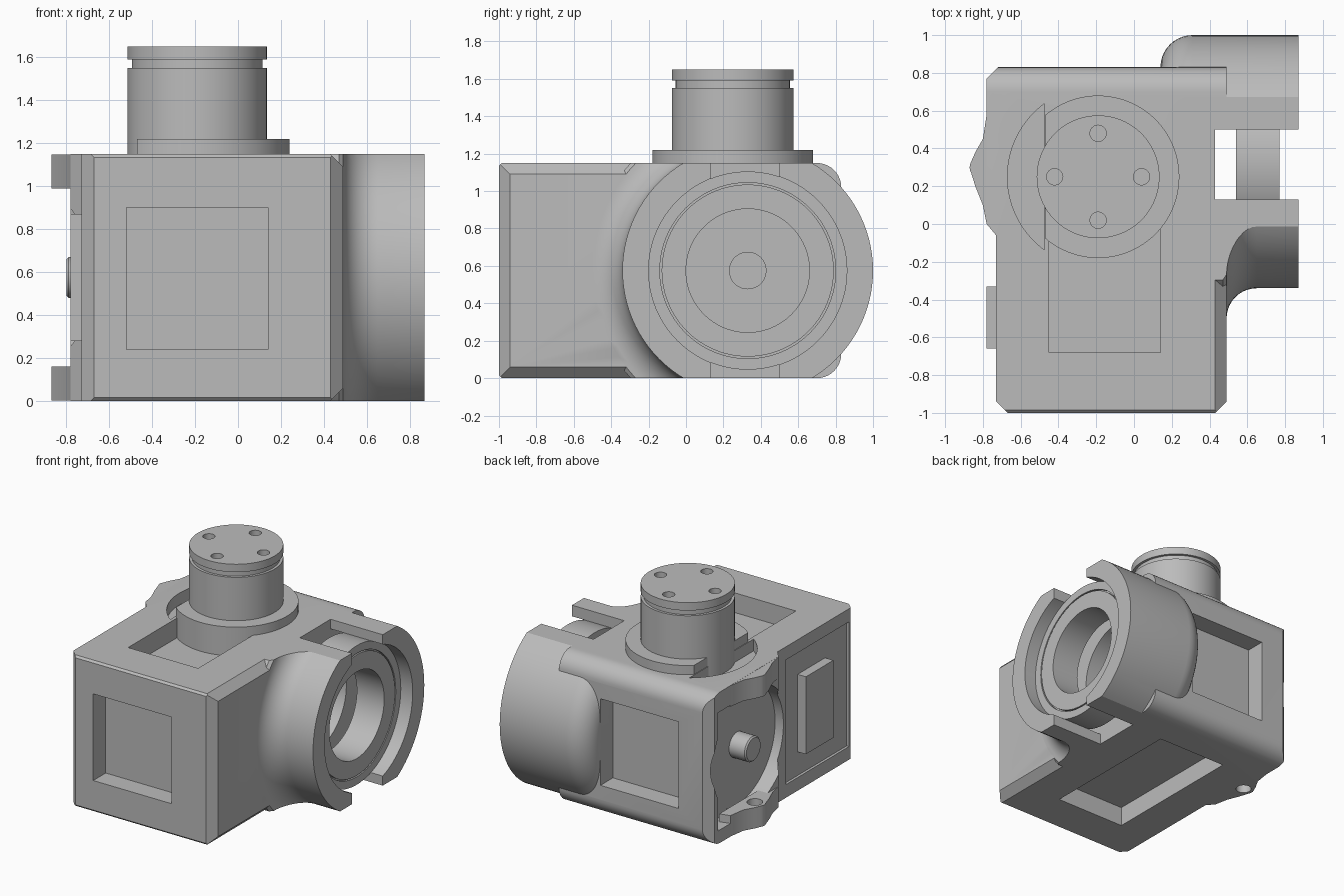
import bpy, bmesh, math
from mathutils import Matrix, Vector

if "Cube" in bpy.data.objects:
    bpy.data.objects.remove(bpy.data.objects["Cube"])

grey = bpy.data.materials.new("machined_grey")
grey.use_nodes = True
grey.diffuse_color = (0.5, 0.5, 0.5, 1)
grey.node_tree.nodes["Principled BSDF"].inputs["Base Color"].default_value = grey.diffuse_color


def finish(name, bm):
    bmesh.ops.recalc_face_normals(bm, faces=bm.faces)
    mesh = bpy.data.meshes.new(name)
    bm.to_mesh(mesh)
    bm.free()
    mesh.materials.append(grey)
    ob = bpy.data.objects.new(name, mesh)
    bpy.context.collection.objects.link(ob)
    return ob


def box(name, x, y, z):
    bm = bmesh.new()
    bmesh.ops.create_cube(bm, size=1)
    for v in bm.verts:
        v.co = [(a + b) / 2 + c * (b - a) for (a, b), c in zip((x, y, z), v.co)]
    return finish(name, bm)


def prism(name, pts, lo, hi, axis="Z"):
    """Extrude a flat outline along x (points are y, z) or z (points are x, y)."""
    bm = bmesh.new()
    place = (lambda p: (lo, *p)) if axis == "X" else (lambda p: (*p, lo))
    face = bm.faces.new([bm.verts.new(place(p)) for p in pts])
    new = bmesh.ops.extrude_face_region(bm, geom=[face])["geom"]
    move = Vector((hi - lo, 0, 0)) if axis == "X" else Vector((0, 0, hi - lo))
    bmesh.ops.translate(bm, verts=[g for g in new if isinstance(g, bmesh.types.BMVert)], vec=move)
    return finish(name, bm)


def lathe(name, profile, centre, axis="Z", ring=False, n=96):
    """Revolve (radius, height) points; ring closes the profile, otherwise ends are capped."""
    bm = bmesh.new()
    loops = [[bm.verts.new((r * math.cos(2 * math.pi * i / n), r * math.sin(2 * math.pi * i / n), h))
              for i in range(n)] for r, h in profile]
    pairs = list(zip(loops, loops[1:]))
    if ring:
        pairs.append((loops[-1], loops[0]))
    else:
        bm.faces.new(loops[0])
        bm.faces.new(loops[-1])
    for a, b in pairs:
        for i in range(n):
            j = (i + 1) % n
            bm.faces.new((a[i], a[j], b[j], b[i]))
    turn = Matrix.Rotation(math.pi / 2, 4, "Y") if axis == "X" else Matrix()
    bmesh.ops.transform(bm, matrix=Matrix.Translation(centre) @ turn, verts=bm.verts)
    return finish(name, bm)


def combine(ob, other, mode="DIFFERENCE"):
    mod = ob.modifiers.new("combine", "BOOLEAN")
    mod.operation, mod.object, mod.solver = mode, other, "EXACT"
    bpy.context.view_layer.objects.active = ob
    bpy.ops.object.modifier_apply(modifier=mod.name)
    bpy.data.objects.remove(other)


def arc(cx, cy, r, a0, a1, n=10):
    return [(cx + r * math.cos(math.radians(a0 + (a1 - a0) * i / n)),
             cy + r * math.sin(math.radians(a0 + (a1 - a0) * i / n))) for i in range(n + 1)]


TOP, MID, SHAFT_Y = 1.15, 0.575, 0.33
AXLE = (0, SHAFT_Y, MID)
HEAD = (-0.19, 0.25, 0)

# Housing block with rounded rear edges and a stepped left side
outline = [(-1, 0.015), (-0.985, 0)] + arc(0.7, 0.13, 0.13, -90, 0) \
    + arc(0.7, TOP - 0.13, 0.13, 0, 90) + [(-0.985, TOP), (-1, TOP - 0.015)]
housing = prism("housing", outline, -0.78, 0.49, "X")
combine(housing, prism("cut", [(-1, -1.1), (-0.73, -1.1), (-0.73, -0.06), (-0.78, 0), (-1, 0)], -1, 2))

# Corner chamfers
c = 0.06
for pts in ([(-0.73, -1 + c), (-0.73 + c, -1), (-0.73, -1.2), (-0.93, -1)],
            [(0.49, -1 + c), (0.49 - c, -1), (0.49, -1.2), (0.69, -1)],
            [(-0.78, 0.83 - c), (-0.78 + c, 0.83), (-0.78, 1.03), (-0.98, 0.83)]):
    combine(housing, prism("cut", pts, -1, 2))
for edge, s in ((0, 1), (TOP, -1)):
    bevel = prism("cut", [(0.49 - c, 0), (0.49, c), (0.7, 0), (0.49, -0.2)], -1.1, SHAFT_Y)
    for v in bevel.data.vertices:
        x, z, y = v.co
        v.co = (x, y, edge + s * z)
    bm = bmesh.new()
    bm.from_mesh(bevel.data)
    bmesh.ops.recalc_face_normals(bm, faces=bm.faces)
    bm.to_mesh(bevel.data)
    bm.free()
    combine(housing, bevel)

# Recessed windows in the front, rear, top and bottom
D = 0.15
for y in ((-1.2, -1 + D), (0.83 - D, 1.2)):
    combine(housing, box("cut", (-0.52, 0.14), y, (0.24, 0.9)))
for z in ((-0.2, D), (TOP - D, TOP + 0.2)):
    combine(housing, box("cut", (-0.45, 0.14), (-0.68, 0.47), z))

# Round bearing boss: flared at the front, domed at the rear
flare = [(0.85, 0.42), (0.85, 0.47)] + [(r, x) for x, r in arc(0.65, 0.83, 0.16, 180, 270)] + [(0.67, 0.87)]
dome = [(0.2, 0.14)] + [(r, x) for x, r in arc(0.31, 0.5, 0.17, 180, 90)] + [(0.67, 0.87)]
for profile, y in ((flare, (-1, SHAFT_Y)), (dome, (SHAFT_Y - 0.002, 1.2))):
    boss = lathe("boss", profile, AXLE, "X")
    combine(boss, box("cut", (0, 1), y, (0, TOP)), "INTERSECT")
    combine(housing, boss, "UNION")

# Bearing cavity, inner bore and the slot through the boss
combine(housing, lathe("cut", [(0.53, 0.43), (0.53, 1)], AXLE, "X"))
combine(housing, lathe("cut", [(0.36, 0.2), (0.36, 0.5)], AXLE, "X"))
combine(housing, box("cut", (0.43, 1), (0.13, 0.5), (-0.1, 1.3)))

# Left side recesses
combine(housing, lathe("cut", [(0.46, -0.66), (0.46, -1)], AXLE, "X"))
combine(housing, box("cut", (-1, -0.662), (0.33, 0.73), (0.1, 1.0)))
combine(housing, box("cut", (-1, -0.71), (-0.92, -0.16), (0.1, 1.05)))

# Crescent pocket beside the output flange
crescent = lathe("cut", [(0.48, 1.06), (0.48, 1.3)], HEAD)
combine(crescent, box("cut", (-1, -0.475), (-1, 1), (0, 2)), "INTERSECT")
combine(housing, crescent)

# Mounting ears
ear = [(-0.70, -0.02), (-0.78, 0), (-0.80, 0.1), (-0.84, 0.2)] + arc(-0.81, 0.3, 0.06, 210, 150, 6) \
    + [(-0.84, 0.38), (-0.80, 0.45), (-0.78, 0.58), (-0.70, 0.6)]
upper_ear = prism("upper_ear", ear, 0.99, TOP - 0.001)
combine(upper_ear, lathe("cut", [(0.48, 1.06), (0.48, 1.3)], HEAD))
lower_ear = prism("lower_ear", ear, 0.001, 0.16)
hole = (-0.79, 0.3, 0)
for part in (housing, lower_ear):
    combine(part, lathe("cut", [(0.055, -0.1), (0.055, 0.3)], hole, n=32))

# Bearing: outer race, inner race and hub
outer_race = lathe("outer_race", [(0.53, 0.54), (0.53, 0.77), (0.47, 0.77), (0.47, 0.54)], AXLE, "X", True)
inner_race = lathe("inner_race", [(0.475, 0.55), (0.475, 0.75), (0.46, 0.75), (0.46, 0.77), (0.33, 0.77),
                                  (0.33, 0.54), (0.46, 0.54)], AXLE, "X", True)
hub = lathe("hub", [(0.1, 0.19), (0.1, 0.24)], AXLE, "X", n=48)

# Left side pin and cover plate
pin = lathe("pin", [(0.095, -0.65), (0.095, -0.79), (0.085, -0.8)], AXLE, "X", n=48)
cover_plate = box("cover_plate", (-0.78, -0.7), (-0.66, -0.33), (0.28, 0.87))

# Output head with flange, groove and four drilled holes
flange = lathe("output_flange", [(0.43, 0.99), (0.43, 1.22)], HEAD)
combine(flange, box("cut", (-1, -0.47), (-1, 1), (0, 2)))
head = lathe("output_head", [(0.325, 0.99), (0.325, 1.55), (0.305, 1.55), (0.305, 1.59),
                             (0.325, 1.59), (0.325, 1.65)], HEAD)
for dx, dy in ((1, 0), (-1, 0), (0, 1), (0, -1)):
    spot = (HEAD[0] + 0.23 * dx, HEAD[1] + 0.23 * dy, 0)
    combine(head, lathe("cut", [(0.043, 1.6), (0.043, 1.7)], spot, n=32))

# Smooth the curved walls, keep edges sharp
for ob in (housing, upper_ear, lower_ear, outer_race, inner_race, hub, pin, cover_plate, flange, head):
    bpy.ops.object.select_all(action="DESELECT")
    ob.select_set(True)
    bpy.context.view_layer.objects.active = ob
    bpy.ops.object.shade_smooth_by_angle(angle=math.radians(30))
